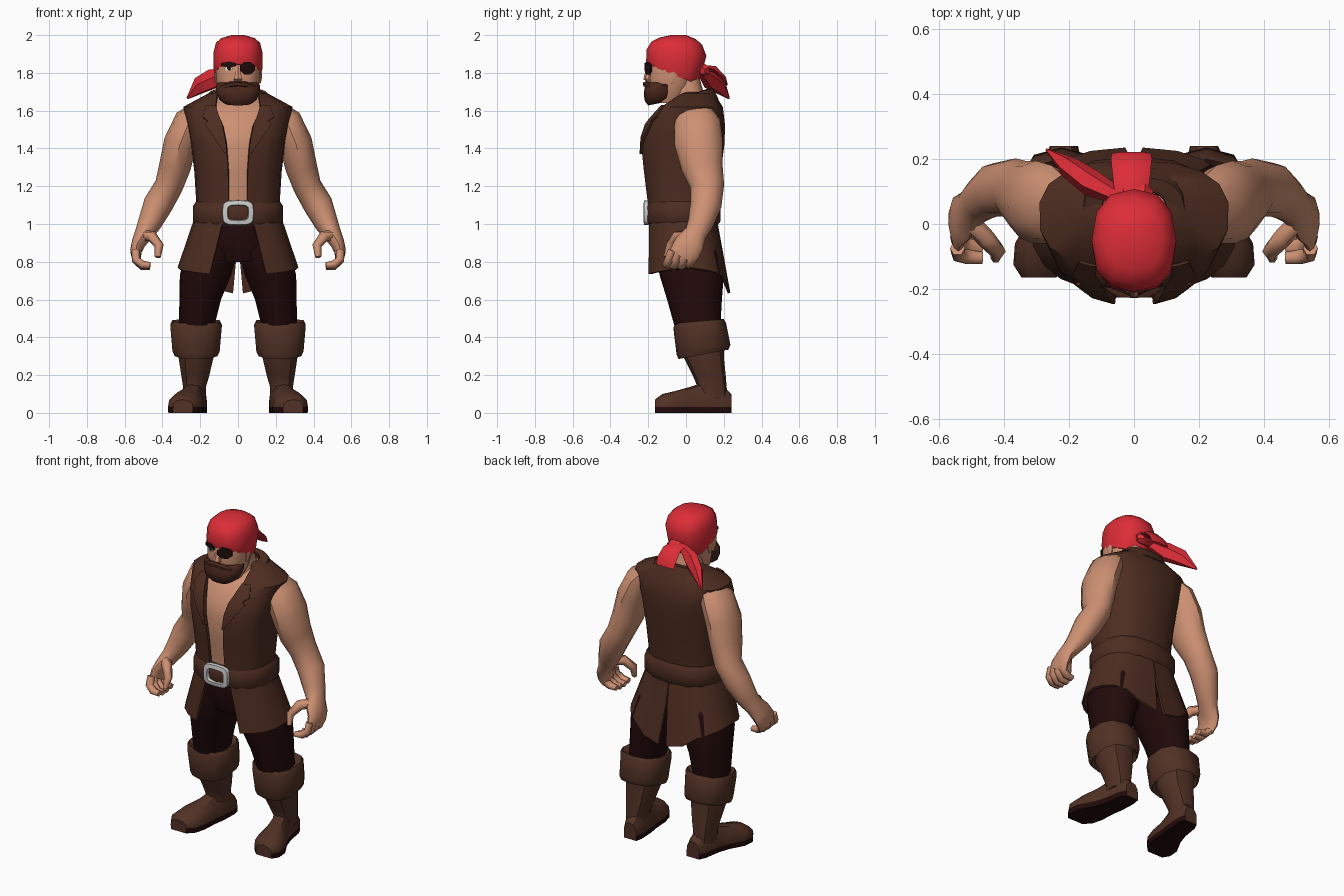
import bpy, bmesh, math
from mathutils import Vector

def mat(name, r, g, b):
    m = bpy.data.materials.new(name)
    m.diffuse_color = (r, g, b, 1)
    return m

SKIN = mat("skin", .61, .28, .17)
VEST = mat("vest_brown", .075, .026, .015)
BOOT = mat("boot_brown", .082, .031, .018)
PANTS = mat("dark_maroon", .016, .003, .003)
BEARD = mat("beard_brown", .07, .021, .012)
RED = mat("bandana_red", .72, .026, .038)
SILVER = mat("buckle_silver", .6, .6, .6)
BLACK = mat("patch_black", .014, .004, .003)
WHITE = mat("eye_white", .8, .8, .78)

def loft(name, rings, m, closed=True, cap=True, loop=False, thick=0, side=1,
         angle=38, low=None):
    """Skin a list of equal-length point rings; low=(z, material) recolours low faces."""
    bm = bmesh.new()
    vs = [[bm.verts.new((p[0] * side, p[1], p[2])) for p in r] for r in rings]
    n, k = len(vs[0]), len(vs)
    for j in range(k if loop else k - 1):
        a, b = vs[j], vs[(j + 1) % k]
        for i in range(n if closed else n - 1):
            i2 = (i + 1) % n
            bm.faces.new((a[i], a[i2], b[i2], b[i]))
    if closed and cap and not loop:
        bm.faces.new(vs[0])
        bm.faces.new(vs[-1])
    bmesh.ops.recalc_face_normals(bm, faces=bm.faces)
    if thick:
        bmesh.ops.solidify(bm, geom=bm.faces[:], thickness=thick)
        bmesh.ops.recalc_face_normals(bm, faces=bm.faces)
    for f in bm.faces:
        f.smooth = True
        if low and f.calc_center_median().z < low[0]:
            f.material_index = 1
    for e in bm.edges:
        if len(e.link_faces) == 2 and e.calc_face_angle(0) > math.radians(angle):
            e.smooth = False
    me = bpy.data.meshes.new(name)
    bm.to_mesh(me)
    bm.free()
    me.materials.append(m)
    if low:
        me.materials.append(low[1])
    ob = bpy.data.objects.new(name, me)
    bpy.context.collection.objects.link(ob)
    return ob

def spow(v, p):
    return math.copysign(abs(v) ** p, v)

def ring(z, rx, yf, yb, cx=0, n=14, p=.8, zb=None, xe=None):
    """Rounded cross-section; zb tilts the back, xe leaves a front opening."""
    zb = z if zb is None else zb
    t0 = 0 if xe is None else math.asin((xe / rx) ** (1 / p))
    out = []
    for i in range(n):
        t = 2 * math.pi * i / n if xe is None else t0 + (2 * math.pi - 2 * t0) * i / (n - 1)
        c = spow(math.cos(t), p)
        out.append((cx + rx * spow(math.sin(t), p), (yf + yb) / 2 - (yb - yf) / 2 * c,
                    z + (zb - z) * (1 - c) / 2))
    return out

def tube(name, path, m, side=1, n=10, ref=(0, 1, 0), angle=38):
    """Tube along (x, y, z, r1, r2) stations."""
    rings = []
    for i, q in enumerate(path):
        a, b = path[max(i - 1, 0)], path[min(i + 1, len(path) - 1)]
        t = (Vector(b[:3]) - Vector(a[:3])).normalized()
        u = Vector(ref).cross(t).normalized()
        v = t.cross(u)
        rings.append([Vector(q[:3]) + u * q[3] * math.cos(w) + v * q[4] * math.sin(w)
                      for w in (2 * math.pi * k / n for k in range(n))])
    return loft(name, rings, m, side=side, angle=angle)

def interp(table, x):
    for a, b in zip(table, table[1:]):
        if x <= b[0]:
            f = (x - a[0]) / (b[0] - a[0])
            return [p + (q - p) * f for p, q in zip(a, b)][1:]
    return list(table[-1][1:])

# torso and vest share one table: z, half width, front, back, opening
BODY = [(1.0, .225, -.195, .155, .05), (1.12, .222, -.205, .16, .05),
        (1.28, .232, -.225, .185, .052), (1.42, .25, -.24, .203, .062),
        (1.52, .27, -.215, .207, .08), (1.62, .293, -.14, .195, .12),
        (1.69, .16, -.04, .15, .11), (1.70, .1, -.01, .105, .08)]
loft("torso", [ring(z - .008, rx - .02, yf + .02, yb - .02) for z, rx, yf, yb, _ in BODY[:-1]], SKIN)
loft("vest", [ring(z, rx, yf, yb, n=17, xe=xe) for z, rx, yf, yb, xe in BODY], VEST,
     closed=False, thick=.015)
loft("collar", [ring(1.615, .175, -.07, .175, zb=1.66, xe=.14),
                ring(1.66, .155, -.06, .145, zb=1.72, xe=.13),
                ring(1.66, .11, -.05, .11, zb=1.715, xe=.1)], VEST, closed=False, thick=.016)

# lapels lie on the vest front
def vest_front(x, z):
    rx, yf, yb, _ = interp(BODY, z)
    c = math.cos(math.asin(min(1, x / rx) ** 1.25)) ** .8
    return (x, (yf + yb) / 2 - (yb - yf) / 2 * c - .014, z)

for s in (1, -1):
    rows = []
    for z, w in ((1.63, .05), (1.57, .09), (1.545, .07), (1.53, .095), (1.46, .06), (1.37, .01)):
        xe = interp(BODY, z)[3]
        rows.append([vest_front(xe + w * f, z) for f in (0, .5, 1)])
    loft("lapel", rows, VEST, closed=False, thick=.014, side=s)

# skirt panels, split at front and back, dipping towards the back
HEM = [(0, .735), (.45, .77), (.75, .735), (.93, .64), (1, .635)]
for s in (1, -1):
    rows = []
    for f in (0, .35, .7, 1):
        rx, yf, yb = .235 + .085 * f, -.2 - .012 * f, .165 + .07 * f
        t0 = math.asin(((.08 + .07 * f) / rx) ** 1.25)
        t1 = math.pi - math.asin((max(.001, .035 * f - .008) / rx) ** 1.25)
        row = []
        for i in range(10):
            u = i / 9
            t = t0 + (t1 - t0) * u
            zb = interp(HEM, u)[0]
            row.append((rx * spow(math.sin(t), .8),
                        (yf + yb) / 2 - (yb - yf) / 2 * spow(math.cos(t), .8),
                        1.02 + (zb - 1.02) * f))
        rows.append(row)
    loft("skirt_panel", rows, VEST, closed=False, thick=.014, side=s, angle=24)

# belt and buckle
loft("belt", [ring(z, r, -r + .03, r - .06) for z, r in
              ((.995, .228), (1.015, .243), (1.095, .243), (1.12, .226))], VEST)
frame = []
for i in range(16):
    t = 2 * math.pi * i / 16
    c, d = spow(math.cos(t), .5), spow(math.sin(t), .5)
    frame.append([(c * a, y, 1.06 + d * b) for a, b, y in
                  ((.084, .066, -.2), (.082, .064, -.222), (.057, .041, -.226), (.052, .037, -.2))])
loft("buckle", frame, SILVER, loop=True)

# hips
loft("hips", [ring(.80, .17, -.13, .17), ring(.9, .21, -.165, .16), ring(1.03, .2, -.16, .13)], PANTS)

for s in (1, -1):
    # trouser leg
    loft("trouser_leg", [ring(z, rx, yf, yb, cx, 12, .9) for z, cx, rx, yf, yb in
         ((.95, .115, .112, -.15, .14), (.85, .14, .138, -.16, .18), (.73, .172, .136, -.14, .2),
          (.6, .2, .11, -.10, .19), (.42, .225, .09, -.05, .18))], PANTS, side=s)
    # boot cuff, shaft and foot
    loft("boot_cuff", [ring(z, rx, yf, yb, .222, 10, .8, zb) for z, zb, rx, yf, yb in
         ((.32, .37, .095, -.01, .19), (.285, .335, .118, -.04, .225), (.31, .36, .13, -.05, .235),
          (.45, .475, .142, -.067, .212), (.475, .497, .13, -.055, .2), (.45, .47, .09, -.04, .18))],
         BOOT, side=s, angle=45)
    loft("boot_shaft", [ring(z, rx, yf, yb, cx, 10, .9) for z, cx, rx, yf, yb in
         ((.08, .23, .062, .05, .22), (.14, .23, .064, .06, .215), (.2, .226, .078, .035, .21),
          (.3, .222, .098, -.015, .2), (.38, .222, .1, -.03, .2))], BOOT, side=s)
    foot = []
    for y, cx, w, h in ((.24, .215, .042, .10), (.2, .22, .056, .14), (.1, .23, .062, .165),
                        (.03, .247, .068, .14), (-.06, .274, .09, .115), (-.125, .285, .084, .1),
                        (-.165, .292, .052, .07)):
        foot.append([(cx + w * a, y, z) for a, z in
                     ((-1, 0), (-1.02, .032), (-.95, .032 + (h - .032) * .5), (-.55, h * .93), (0, h),
                      (.55, h * .93), (.95, .032 + (h - .032) * .5), (1.02, .032), (1, 0))])
    loft("boot_foot", foot, BOOT, side=s, low=(.02, PANTS))

    # arm
    tube("arm", [(.2, .06, 1.62, .04, .07), (.255, .06, 1.55, .08, .12), (.305, .067, 1.43, .088, .128),
                 (.335, .085, 1.30, .084, .11), (.367, .112, 1.2, .075, .09), (.425, .105, 1.1, .078, .083),
                 (.47, .075, 1.0, .062, .068), (.497, .05, .95, .05, .06),
                 (.526, .02, .9, .038, .078), (.54, 0, .86, .031, .078), (.538, -.02, .825, .024, .074)],
         SKIN, side=s, n=12)
    # curled fingers and thumb
    for k, y in enumerate((.042, .002, -.038, -.074)):
        d = .008 * (k in (0, 3))
        tube("finger", [(.542, y, .86, .023, .025), (.54, y - .018, .81, .023, .026),
                        (.507, y - .028, .777 + d, .022, .025), (.465, y - .03, .773 + d, .017, .021)],
             SKIN, side=s, n=6, angle=65)
    tube("thumb", [(.505, .01, .94, .03, .032), (.455, -.045, .935, .03, .03),
                   (.418, -.085, .885, .025, .025), (.425, -.105, .825, .016, .016)],
         SKIN, side=s, n=6, angle=65)
    # flat ear
    tube("ear", [(.108, -.075, 1.745, .012, .014), (.113, -.07, 1.78, .015, .026),
                 (.112, -.065, 1.82, .012, .02)], SKIN, side=s, n=6, angle=65)

# neck, head and nose
loft("neck", [ring(1.58, .13, -.08, .12), ring(1.67, .1, -.08, .1), ring(1.8, .085, -.1, .065)], SKIN)
loft("head", [ring(z, rx, yf, yb) for z, rx, yf, yb in
     ((1.64, .08, -.17, -.03), (1.70, .105, -.195, .02), (1.77, .117, -.2, .04),
      (1.84, .12, -.2, .06), (1.9, .11, -.19, .07))], SKIN)
loft("nose", [ring(z, rx, yf, -.18, n=6) for z, rx, yf in
     ((1.752, .018, -.205), (1.768, .026, -.226), (1.79, .018, -.22), (1.835, .011, -.203))], SKIN)

# beard with moustache
loft("beard", [ring(z, rx, yf, yb, zb=zb) for z, zb, rx, yf, yb in
     ((1.628, 1.65, .07, -.2, -.09), (1.65, 1.67, .1, -.218, -.07), (1.69, 1.705, .117, -.224, -.055),
      (1.725, 1.74, .12, -.218, -.05), (1.75, 1.75, .1, -.206, -.06))], BEARD, angle=45)
tube("moustache", [(-.085, -.178, 1.725, .012, .022), (-.04, -.205, 1.738, .016, .024),
                   (0, -.21, 1.742, .014, .02), (.04, -.205, 1.738, .016, .024),
                   (.085, -.178, 1.725, .012, .022)], BEARD, n=6, angle=65)

# eye patch, eye and brow as thin plates tilted to the face
def plate(name, x, z, w, h, m, y=-.204, n=8):
    k = .4 if x > 0 else -.4
    pts = [(w * math.cos(2 * math.pi * (i + .5) / n), h * math.sin(2 * math.pi * (i + .5) / n))
           for i in range(n)]
    loft(name, [[(x + a, y + d + k * a, z + b) for a, b in pts] for d in (0, .009)], m)

plate("eye_patch", .05, 1.825, .042, .036, BLACK)
plate("eye_white", -.05, 1.822, .022, .011, WHITE, -.2)
plate("pupil", -.047, 1.824, .011, .011, BLACK, -.203)
plate("eyebrow", -.05, 1.844, .046, .016, BLACK, -.205, 6)

# bandana with knot and two tails
loft("bandana", [ring(z, rx, yf, yb, n=12, p=.85, zb=zb) for z, zb, rx, yf, yb in
     ((1.845, 1.74, .122, -.205, .06), (1.862, 1.78, .129, -.211, .078), (1.925, 1.89, .13, -.208, .108),
      (1.967, 1.95, .117, -.182, .085), (1.987, 1.98, .09, -.14, .05), (2.0, 2.0, .035, -.08, 0))],
     RED, angle=45)
tube("bandana_knot", [(-.05, .085, 1.81, .02, .02), (-.03, .095, 1.815, .035, .035),
                      (.03, .095, 1.815, .035, .035), (.05, .085, 1.81, .02, .02)], RED, n=6)
tube("bandana_tail_short", [(-.008, .08, 1.83, .05, .015), (-.008, .15, 1.82, .058, .02),
                            (-.008, .2, 1.775, .063, .014), (-.008, .217, 1.735, .06, .006)],
     RED, n=6, ref=(0, 0, 1))
tube("bandana_tail_long", [(-.04, .08, 1.81, .025, .025), (-.13, .125, 1.77, .042, .058),
                           (-.2, .175, 1.735, .034, .05), (-.268, .228, 1.665, .004, .006)],
     RED, n=6, ref=(0, 0, 1))
